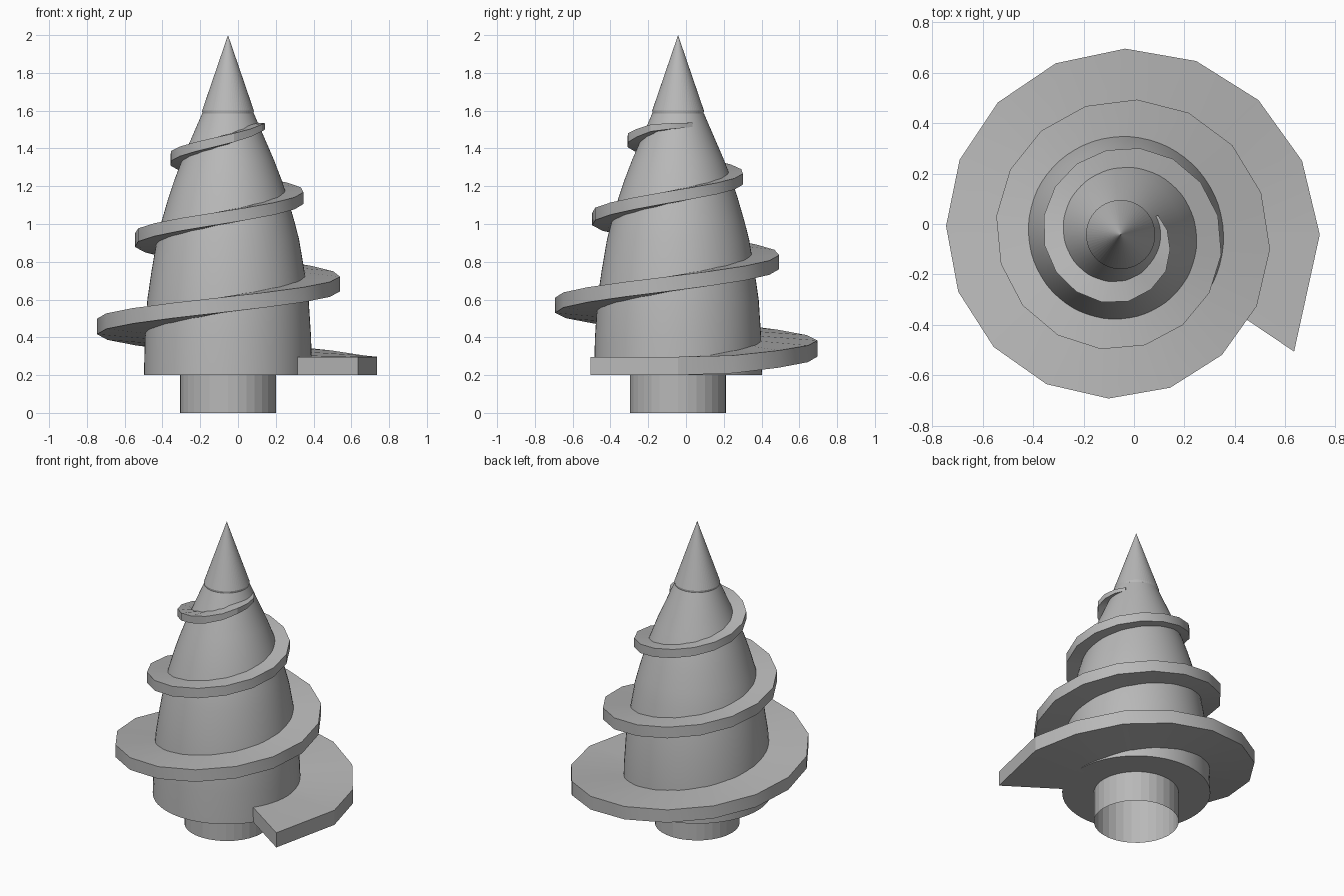
import bpy, bmesh, math

if "Cube" in bpy.data.objects:
    bpy.data.objects.remove(bpy.data.objects["Cube"])

CX, CY = -0.053, -0.042      # screw axis

# darker grey shared by all parts
grey = bpy.data.materials.new("dark_grey")
grey.diffuse_color = (0.48, 0.48, 0.48, 1)
grey.use_nodes = True
grey.node_tree.nodes["Principled BSDF"].inputs["Base Color"].default_value = grey.diffuse_color


def make(name, verts, faces, smooth=None):
    me = bpy.data.meshes.new(name)
    me.from_pydata(verts, [], faces)
    bm = bmesh.new()
    bm.from_mesh(me)
    bmesh.ops.remove_doubles(bm, verts=bm.verts, dist=1e-5)
    bmesh.ops.recalc_face_normals(bm, faces=bm.faces)
    bm.to_mesh(me)
    bm.free()
    me.materials.append(grey)
    ob = bpy.data.objects.new(name, me)
    bpy.context.collection.objects.link(ob)
    if smooth:
        bpy.ops.object.select_all(action='DESELECT')
        ob.select_set(True)
        bpy.context.view_layer.objects.active = ob
        bpy.ops.object.shade_smooth_by_angle(angle=math.radians(smooth))
    return ob


def polar(r, a, z):
    return (CX + r * math.cos(a), CY + r * math.sin(a), z)


def lathe(name, profile, n, smooth=None):
    """Revolve (radius, z) points around the screw axis."""
    verts = [polar(r, 2 * math.pi * i / n, z) for r, z in profile for i in range(n)]
    faces = [(k * n + i, k * n + (i + 1) % n, (k + 1) * n + (i + 1) % n, (k + 1) * n + i)
             for k in range(len(profile) - 1) for i in range(n)]
    return make(name, verts, faces, smooth)


def interp(points, x):
    for (x0, y0), (x1, y1) in zip(points, points[1:]):
        if x <= x1:
            return y0 + (y1 - y0) * max(0, (x - x0) / (x1 - x0))
    return points[-1][1]


# tapered body, as (radius, z)
BODY = [(0.445, 0.2), (0.44, 0.4), (0.427, 0.6), (0.405, 0.75), (0.376, 0.92),
        (0.35, 1.02), (0.315, 1.14), (0.285, 1.23), (0.243, 1.34), (0.137, 1.585)]
lathe("body", [(0.255, 0.2)] + BODY + [(0.13, 1.59)], 64, 30)

# pointed tip, flat facets
lathe("tip", [(0.0, 1.585), (0.135, 1.585), (0.137, 1.6), (0.0, 2.0)], 64)

# hollow shaft below the body
lathe("shaft", [(0.255, 0.0), (0.255, 0.45)], 32)

# spiral blade: underside height, thickness and outer radius by angle in degrees
LOW = [(0, 0.2), (22, 0.21), (90, 0.3), (180, 0.42), (360, 0.65), (540, 0.89),
       (720, 1.12), (900, 1.325), (990, 1.425), (1045, 1.495), (1110, 1.515)]
THICK = [(0, 0.097), (90, 0.085), (360, 0.078), (720, 0.062), (990, 0.048),
         (1045, 0.036), (1110, 0.022)]
OUTER = [(-34, 0.83), (0, 0.79), (90, 0.737), (180, 0.692), (270, 0.65), (360, 0.592),
         (450, 0.535), (540, 0.495), (630, 0.457), (720, 0.4), (810, 0.343),
         (900, 0.308), (990, 0.272), (1040, 0.232), (1065, 0.203), (1110, 0.165)]
body_by_z = [(z, r) for r, z in BODY]
angles = [-34] + [22.15 * i for i in range(51)]
verts, faces = [], []
for deg in angles:
    a = math.radians(deg)
    z, t, outer = interp(LOW, deg), interp(THICK, deg), interp(OUTER, deg)
    inner = min(interp(body_by_z, z + t) - 0.04, outer - 0.02)
    verts += [polar(inner, a, z), polar(outer, a, z),
              polar(outer, a, z + t), polar(inner, a, z + t)]
for k in range(0, len(verts) - 4, 4):
    faces += [(k + i, k + (i + 1) % 4, k + 4 + (i + 1) % 4, k + 4 + i) for i in range(4)]
last = len(verts) - 4
faces += [(0, 1, 2, 3), (last + 3, last + 2, last + 1, last)]
make("spiral_blade", verts, faces, 24)
